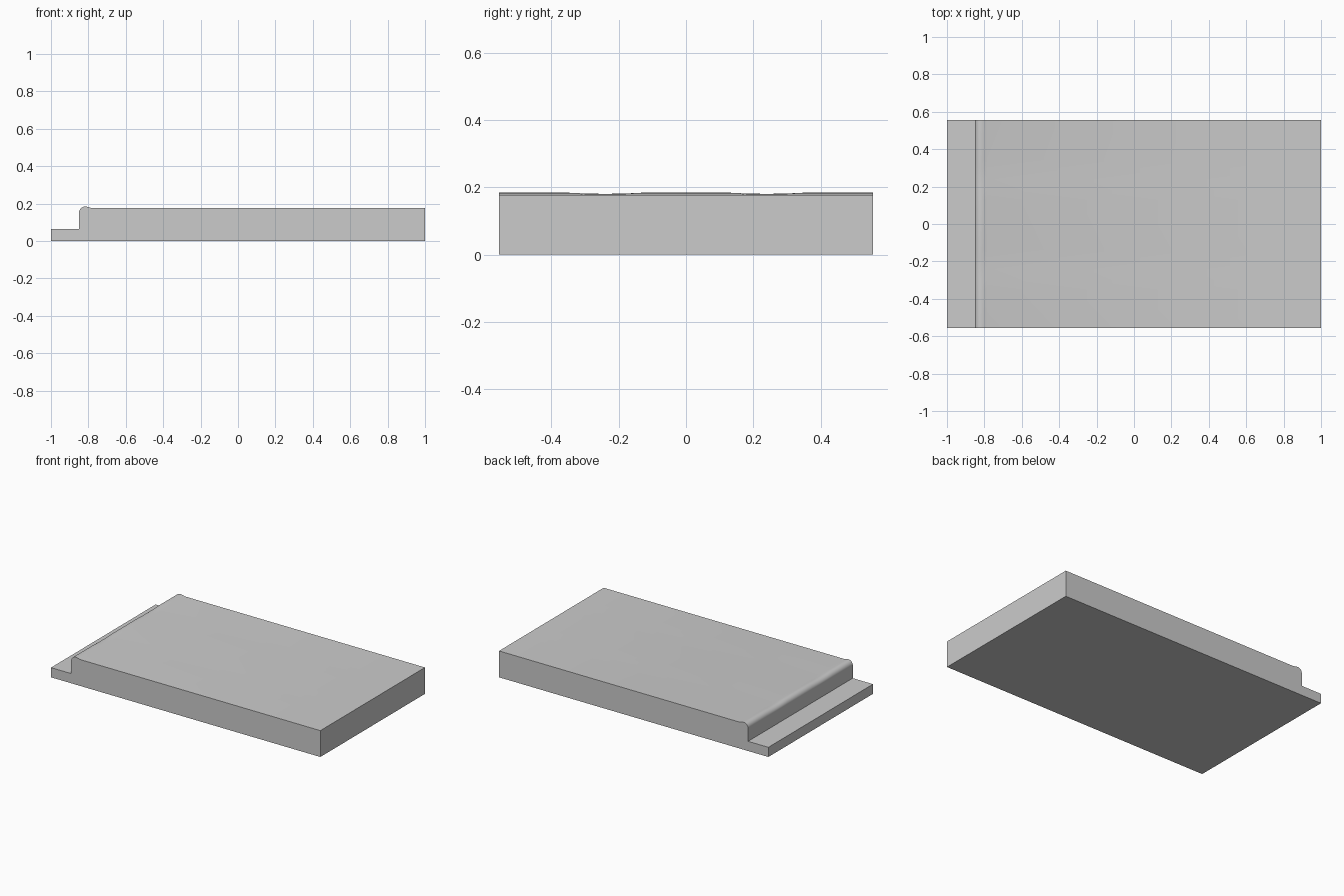
import bpy, bmesh, math

if "Cube" in bpy.data.objects:
    bpy.data.objects.remove(bpy.data.objects["Cube"])

HALF_W = 0.555
TOP = 0.177       # height of the main deck
R = 0.032         # rounding radius of the raised lip
CREST = 0.184


def profile(dip):
    """Side outline in x/z: low ledge, rounded lip, long flat deck."""
    pts = [(-1, 0), (1, 0), (1, TOP), (-0.785, TOP)]
    # back of the lip slopes gently up to the crest
    pts += [(-0.797, TOP + 0.004 - dip * 0.5), (-0.808, CREST - 0.0005 - dip)]
    # rounded front corner of the lip
    for i in range(9):
        a = math.radians(90 + 90 * i / 8)
        pts.append((-0.85 + R + R * math.cos(a),
                    CREST - R + (R - dip) * math.sin(a)))
    return pts + [(-0.85, 0.065), (-1, 0.065)]


# Stepped slab: profile carried across y, with two shallow dips in the lip
stations = [(-HALF_W, 0), (-0.35, 0), (-0.30, 0.0025), (-0.24, 0.0035),
            (-0.18, 0.0025), (-0.13, 0)]
stations += [(-y, d) for y, d in reversed(stations)]

bm = bmesh.new()
rings = [[bm.verts.new((x, y, z)) for x, z in profile(d)] for y, d in stations]
for a, b in zip(rings, rings[1:]):
    n = len(a)
    for i in range(n):
        j = (i + 1) % n
        bm.faces.new((a[i], a[j], b[j], b[i]))
bm.faces.new(rings[0])
bm.faces.new(rings[-1][::-1])
bmesh.ops.recalc_face_normals(bm, faces=bm.faces)

mesh = bpy.data.meshes.new("stepped_slab")
bm.to_mesh(mesh)
bm.free()
slab = bpy.data.objects.new("stepped_slab", mesh)
bpy.context.collection.objects.link(slab)

# Smooth lip, crisp slab edges
bpy.context.view_layer.objects.active = slab
slab.select_set(True)
bpy.ops.object.shade_smooth_by_angle(angle=math.radians(20))
